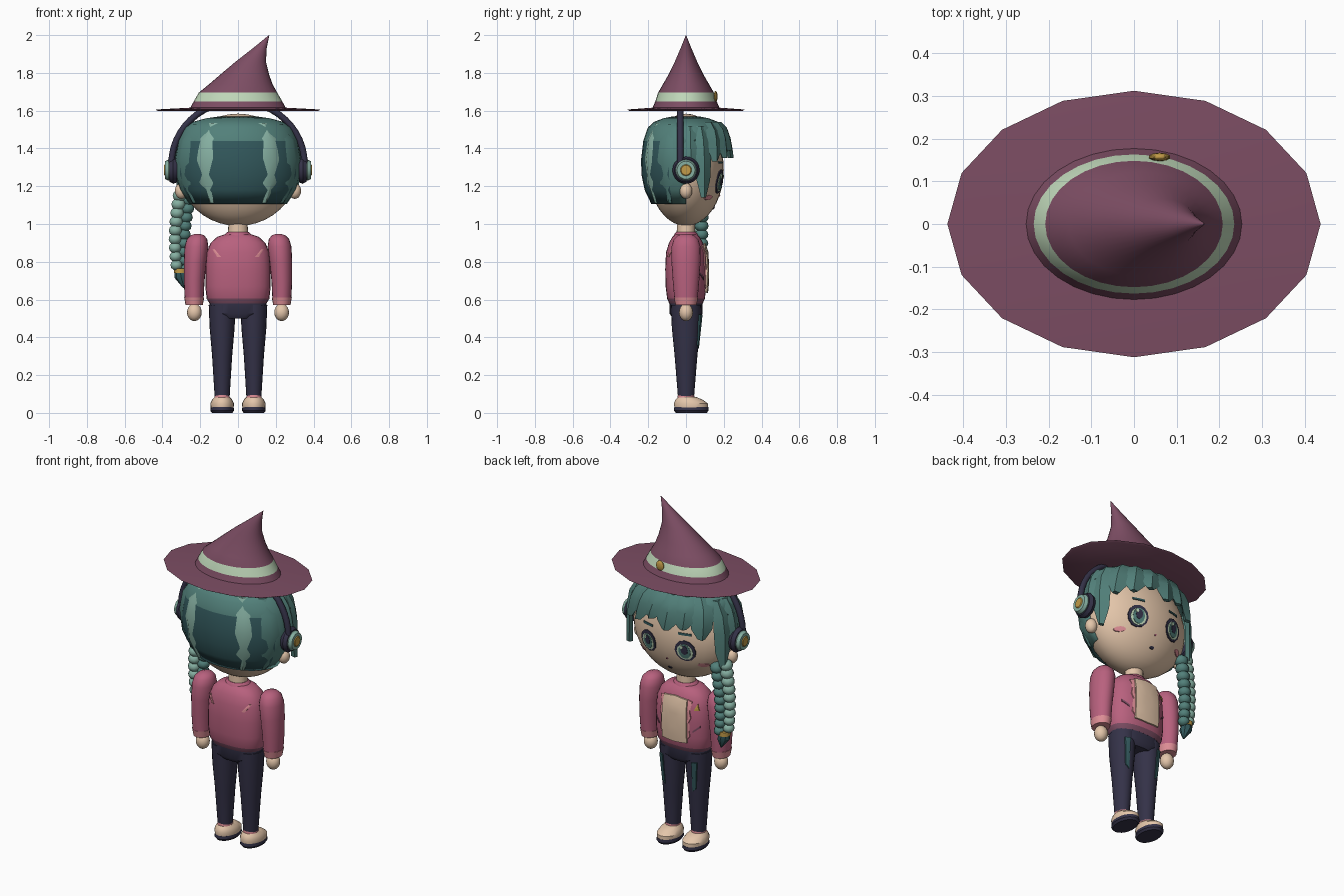
import bpy, bmesh, math
from mathutils import Vector

if "Cube" in bpy.data.objects:
    bpy.data.objects.remove(bpy.data.objects["Cube"])


def lin(v):
    v /= 255
    return v / 12.92 if v <= 0.04045 else ((v + 0.055) / 1.055) ** 2.4


def material(name, r, g, b):
    m = bpy.data.materials.new(name)
    m.use_nodes = True
    col = (lin(r), lin(g), lin(b), 1)
    m.diffuse_color = col
    bsdf = next(n for n in m.node_tree.nodes if n.type == "BSDF_PRINCIPLED")
    bsdf.inputs["Base Color"].default_value = col
    bsdf.inputs["Roughness"].default_value = 0.8
    return m


PLUM = material("plum", 124, 77, 99)
ROSE = material("rose", 184, 97, 126)
BLUSH = material("blush", 222, 142, 150)
SKIN = material("skin", 228, 198, 170)
TEAL = material("teal", 82, 128, 122)
MINT = material("mint", 134, 176, 162)
DEEP = material("deep_teal", 50, 88, 92)
NAVY = material("navy", 52, 50, 72)
GOLD = material("gold", 194, 155, 72)
PALE = material("pale_green", 190, 214, 184)
made = []


def finish(name, bm, *mats):
    bmesh.ops.recalc_face_normals(bm, faces=bm.faces)
    me = bpy.data.meshes.new(name)
    bm.to_mesh(me)
    bm.free()
    for m in mats:
        me.materials.append(m)
    ob = bpy.data.objects.new(name, me)
    bpy.context.scene.collection.objects.link(ob)
    made.append(ob)
    return ob


def interp(table, z):
    """Linear lookup in rows of (z, values...)."""
    z = min(max(z, table[0][0]), table[-1][0])
    for a, b in zip(table, table[1:]):
        if z <= b[0]:
            t = (z - a[0]) / (b[0] - a[0])
            return [p + (q - p) * t for p, q in zip(a[1:], b[1:])]


def skin_rings(bm, rings, cap=True):
    vs = [[bm.verts.new(p) for p in r] for r in rings]
    n = len(rings[0])
    for a, b in zip(vs, vs[1:]):
        for i in range(n):
            bm.faces.new((a[i], a[(i + 1) % n], b[(i + 1) % n], b[i]))
    if cap:
        bm.faces.new(vs[0])
        bm.faces.new(vs[-1])


def loft(name, rows, *mats, n=20, p=2.0, rule=None, cap=True):
    """Stack of (super)ellipses, each row (x, y, z, rx, ry)."""
    bm = bmesh.new()
    rings = []
    for cx, cy, z, rx, ry in rows:
        ring = []
        for i in range(n):
            c, s = math.cos(2 * math.pi * i / n), math.sin(2 * math.pi * i / n)
            ring.append((cx + rx * math.copysign(abs(c) ** (2 / p), c),
                         cy + ry * math.copysign(abs(s) ** (2 / p), s), z))
        rings.append(ring)
    skin_rings(bm, rings, cap)
    if rule:
        for f in bm.faces:
            f.material_index = rule(f.calc_center_median())
    return finish(name, bm, *mats)


def ball(name, loc, size, mat, seg=16):
    bm = bmesh.new()
    bmesh.ops.create_uvsphere(bm, u_segments=seg, v_segments=max(6, seg * 5 // 8), radius=1)
    for v in bm.verts:
        v.co = Vector(loc) + v.co * Vector(size)
    return finish(name, bm, mat)


def patch(name, outline, surf, mat, lift=0.004, thick=0.006):
    """Thin plate with an (x, z) outline laid on the surface y = surf(x, z)."""
    pts = []
    for a, b in zip(outline, outline[1:] + outline[:1]):
        pts += [(a[0] + (b[0] - a[0]) * t, a[1] + (b[1] - a[1]) * t) for t in (0, 0.5)]
    cx, cz = [sum(p[k] for p in pts) / len(pts) for k in (0, 1)]
    bm = bmesh.new()
    sides = []
    for off in (lift, lift - thick):
        rings = []
        for s in (0.3, 0.65, 1):
            q = [(cx + (x - cx) * s, cz + (z - cz) * s) for x, z in pts]
            rings.append([(x, surf(x, z, off), z) for x, z in q])
        sides.append(rings)
    skin_rings(bm, sides[0] + sides[1][::-1])
    return finish(name, bm, mat)


def oval(cx, cz, rx, rz, n=12):
    return [(cx + rx * math.cos(2 * math.pi * i / n), cz + rz * math.sin(2 * math.pi * i / n))
            for i in range(n)]


def stroke(x0, z0, x1, z1, w):
    return [(x0, z0 - w), (x1, z1 - w), (x1, z1 + w), (x0, z0 + w)]


# Head, ears, neck
HC, HR = 1.287, (0.315, 0.2, 0.297)
ball("head", (0, 0, HC), HR, SKIN, 32)
loft("neck", [(0, 0, 0.91, 0.055, 0.05), (0, 0, 1.02, 0.05, 0.048)], SKIN)


def face(x, z, off):
    return off + HR[1] * math.sqrt(max(0.02, 1 - (x / HR[0]) ** 2 - ((z - HC) / HR[2]) ** 2))


# Face details
for side, s in (("left", 1), ("right", -1)):
    ball(side + "_ear", (s * 0.3, 0, 1.175), (0.034, 0.033, 0.042), SKIN)
    x = s * 0.12
    patch(side + "_eye_outline", oval(x, 1.225, 0.058, 0.064), face, NAVY, 0.004)
    patch(side + "_eye_white", oval(x, 1.22, 0.045, 0.049), face, PALE, 0.006)
    patch(side + "_iris", oval(x, 1.224, 0.033, 0.045), face, TEAL, 0.008)
    patch(side + "_pupil", oval(x, 1.232, 0.019, 0.028), face, NAVY, 0.010)
    patch(side + "_eye_glint", oval(x + 0.014, 1.25, 0.009, 0.011, 8), face, PALE, 0.012)
    patch(side + "_brow", stroke(x - 0.035, 1.325, x + 0.035, 1.325, 0.006), face, DEEP)
    patch(side + "_cheek", oval(s * 0.2, 1.14, 0.027, 0.013), face, BLUSH)
patch("nose", oval(0, 1.15, 0.006, 0.005, 6), face, ROSE)
patch("mouth", oval(0, 1.085, 0.014, 0.007, 8), face, NAVY)

# Hair cap: full at the crown, open over the face
HAIR = [(1.105, 0.77), (1.18, 0.92), (1.26, 0.99), (1.34, 1.0), (1.44, 0.95),
        (1.51, 0.85), (1.54, 0.72), (1.56, 0.5), (1.57, 0.28)]
HX, HY = 0.335, 0.238
cap = loft("hair_cap", [(0, 0, z, HX * s, HY * s) for z, s in HAIR], TEAL, DEEP, n=32, cap=False,
           rule=lambda c: int(c.z < 1.44 and c.y < -0.09))
bm = bmesh.new()
bm.from_mesh(cap.data)
bmesh.ops.delete(bm, geom=[f for f in bm.faces if f.calc_center_median().z < 1.44
                           and f.calc_center_median().y > 0], context="FACES")
bm.to_mesh(cap.data)
bm.free()
mod = cap.modifiers.new("thickness", "SOLIDIFY")
mod.thickness, mod.offset = 0.025, -1


def lock(name, deg, z0, z1, w, mat, out=0.07, hang=True, lean=0):
    """Tapered clump of hair running down the cap; 0 degrees is the face side."""
    rings = []
    for t, k in ((0, 0.7), (0.2, 0.9), (0.45, 1), (0.75, 0.85), (1, 0.3)):
        z = z0 + (z1 - z0) * t
        s = interp(HAIR, max(z, 1.33) if hang else z)[0]
        mid, h = math.radians(deg + lean * t), w * k / 2 / 0.28
        rings.append([(HX * r * math.sin(a), HY * r * math.cos(a), z) for a, r in
                      ((mid - h, s), (mid, s + out), (mid + h, s), (mid, s - 0.07))])
    bm = bmesh.new()
    skin_rings(bm, rings)
    return finish(name, bm, mat)


for i, (deg, z1) in enumerate(((-46, 1.32), (-27, 1.37), (-9, 1.35), (9, 1.39), (27, 1.35), (46, 1.33))):
    lock(f"fringe_{i + 1}", deg, 1.54, z1, 0.13, TEAL, lean=4)
for side, s in (("left", 1), ("right", -1)):
    lock(side + "_side_lock", s * 67, 1.52, 1.14, 0.11, TEAL, 0.05)
    lock(side + "_temple_lock", s * 84, 1.52, 1.27, 0.1, TEAL, 0.04)
    lock(side + "_outer_back_lock", s * 118, 1.53, 1.11, 0.11, TEAL, 0.03, False)
    lock(side + "_back_lock", s * 148, 1.535, 1.11, 0.085, MINT, 0.04, False)

# Braid: two rows of beads, a tie and a tuft
for i in range(9):
    z, r = 1.15 - i * 0.046, 0.039 - 0.0008 * i
    x = -0.285 - 0.025 * math.sin(i / 8 * math.pi * 0.75)
    for k in (-1, 1):
        ball(f"braid_bead_{i}_{'inner' if k > 0 else 'outer'}",
             (x + k * 0.024, 0.075 + k * 0.008, z - (k > 0) * 0.022),
             (r, r, r * 0.85), MINT if k < 0 else TEAL, 10)
loft("braid_tie", [(-0.305, 0.075, 0.74, 0.034, 0.034), (-0.305, 0.075, 0.765, 0.034, 0.034)], GOLD, n=12)
loft("braid_tuft", [(-0.305, 0.075, 0.745, 0.03, 0.03), (-0.3, 0.075, 0.715, 0.036, 0.034),
                    (-0.285, 0.075, 0.66, 0.005, 0.005)], DEEP, n=8)

# Headphones
cu = bpy.data.curves.new("headphone_band", "CURVE")
cu.dimensions, cu.bevel_depth, cu.bevel_resolution = "3D", 0.017, 2
sp = cu.splines.new("POLY")
sp.points.add(24)
for i, pt in enumerate(sp.points):
    a = math.pi * i / 24
    pt.co = (0.352 * math.cos(a), -0.03, 1.32 + 0.33 * math.sin(a), 1)
cu.materials.append(NAVY)
bpy.context.scene.collection.objects.link(bpy.data.objects.new("headphone_band", cu))
for side, s in (("left", 1), ("right", -1)):
    for part, x, r, d, m in (("ear_pad", 0.343, 0.072, 0.04, NAVY), ("ear_cup", 0.368, 0.056, 0.036, MINT),
                             ("cup_badge", 0.387, 0.03, 0.008, GOLD)):
        ob = loft(f"{side}_{part}", [(0, 0, -d / 2, r * 0.9, r * 0.9), (0, 0, 0, r, r),
                                     (0, 0, d / 2, r * 0.85, r * 0.85)], m)
        ob.rotation_euler = (0, s * math.pi / 2, 0)
        ob.location = (s * x, 0, 1.285)

# Hat
loft("hat_brim", [(0, 0, 1.599, 0.425, 0.3), (0, 0, 1.606, 0.437, 0.312), (0, 0, 1.616, 0.25, 0.175)],
     PLUM, n=16)
loft("hat_crown", [(0, 0, 1.606, 0.258, 0.181), (0, 0, 1.648, 0.235, 0.163), (0, 0, 1.695, 0.208, 0.148),
                   (0.015, 0, 1.74, 0.168, 0.122), (0.035, 0, 1.79, 0.13, 0.093),
                   (0.068, 0, 1.86, 0.08, 0.059), (0.115, 0, 1.93, 0.037, 0.029),
                   (0.165, 0, 2.0, 0.001, 0.001)],
     PLUM, PALE, n=32, rule=lambda c: int(1.649 < c.z < 1.694))
ball("hat_charm", (0.06, 0.157, 1.675), (0.026, 0.01, 0.03), GOLD, 10)

# Jacket
TORSO = [(0.578, 0.15, 0.088), (0.605, 0.166, 0.1), (0.67, 0.173, 0.108), (0.76, 0.173, 0.11),
         (0.85, 0.166, 0.106), (0.9, 0.145, 0.09), (0.932, 0.11, 0.072), (0.945, 0.07, 0.056)]
loft("jacket", [(0, 0, z, a, b) for z, a, b in TORSO], ROSE, PLUM, n=28, p=2.4,
     rule=lambda c: int(c.z < 0.6))
loft("collar", [(0, 0, 0.925, 0.085, 0.068), (0, 0, 0.95, 0.066, 0.06), (0, 0, 0.958, 0.055, 0.052)], ROSE)


def chest(x, z, off):
    a, b = interp(TORSO, z)
    return off + b * max(0.02, 1 - abs(x / a) ** 2.4) ** (1 / 2.4)


def back(x, z, off):
    return -chest(x, z, off)


patch("shirt_front", [(-0.08, 0.64), (0, 0.635), (0.08, 0.64), (0.08, 0.76), (0.075, 0.89),
                      (0, 0.9), (-0.075, 0.89), (-0.08, 0.76)], chest, SKIN, 0.013, 0.009)
for side, s in (("left", 1), ("right", -1)):
    patch(side + "_lapel", [(s * x, z) for x, z in ((0.078, 0.66), (0.095, 0.68), (0.085, 0.75), (0.1, 0.79),
                            (0.09, 0.84), (0.1, 0.88), (0.075, 0.89))], chest, BLUSH, 0.006)
    patch(side + "_pocket", stroke(s * 0.11, 0.71, s * 0.145, 0.74, 0.006), chest, PLUM)
    patch(side + "_back_mark", [(s * x, z) for x, z in ((0.09, 0.825), (0.11, 0.825), (0.135, 0.865),
                                (0.125, 0.868))], back, BLUSH)
patch("chest_pin", [(-0.14, 0.835), (-0.115, 0.835), (-0.128, 0.87)], chest, GOLD, 0.006)

# Arms, legs and shoes
for side, s in (("left", 1), ("right", -1)):
    loft(side + "_sleeve", [(s * x, 0, z, a, b) for x, z, a, b in (
        (0.232, 0.605, 0.05, 0.062), (0.232, 0.7, 0.055, 0.07), (0.227, 0.8, 0.06, 0.077),
        (0.22, 0.88, 0.063, 0.077), (0.217, 0.92, 0.054, 0.064), (0.215, 0.94, 0.036, 0.043),
        (0.215, 0.948, 0.012, 0.015))], ROSE)
    loft(side + "_cuff", [(s * 0.232, 0, 0.572, 0.046, 0.056), (s * 0.232, 0, 0.612, 0.053, 0.064)], BLUSH)
    ball(side + "_hand", (s * 0.231, 0, 0.532), (0.039, 0.037, 0.046), SKIN)
    x = s * 0.084
    loft(side + "_trouser_leg", [(x, 0, 0.09, 0.04, 0.043), (x, 0, 0.3, 0.053, 0.06),
                                 (x, 0, 0.45, 0.066, 0.075), (x, 0, 0.57, 0.071, 0.08)], NAVY)
    patch(side + "_trouser_stripe", [(s * 0.09, 0.34), (s * 0.11, 0.36), (s * 0.122, 0.52), (s * 0.095, 0.52)],
          lambda u, z, off: off + (0.024 + 0.113 * z) * math.sqrt(
              max(0.05, 1 - ((abs(u) - 0.084) / 0.07) ** 2)), DEEP, 0.006, 0.009)
    loft(side + "_sock", [(x, 0, 0.06, 0.042, 0.046), (x, 0, 0.1, 0.039, 0.043)], BLUSH)
    loft(side + "_sole", [(x, 0.028, 0, 0.054, 0.082), (x, 0.028, 0.012, 0.063, 0.092),
                          (x, 0.028, 0.03, 0.061, 0.09)], NAVY)
    loft(side + "_shoe", [(x, 0.028, 0.028, 0.061, 0.089), (x, 0.026, 0.05, 0.063, 0.09),
                          (x, 0.016, 0.07, 0.053, 0.072), (x, 0.006, 0.084, 0.04, 0.048)], SKIN)
loft("trouser_hips", [(0, 0, 0.5, 0.1, 0.07), (0, 0, 0.525, 0.15, 0.087), (0, 0, 0.6, 0.152, 0.088)],
     NAVY, n=24, p=2.4)

# Smooth shading with sharp creases
bpy.ops.object.select_all(action="DESELECT")
for ob in made:
    ob.select_set(True)
bpy.context.view_layer.objects.active = made[0]
bpy.ops.object.shade_smooth_by_angle(angle=math.radians(35))
bpy.ops.object.select_all(action="DESELECT")
